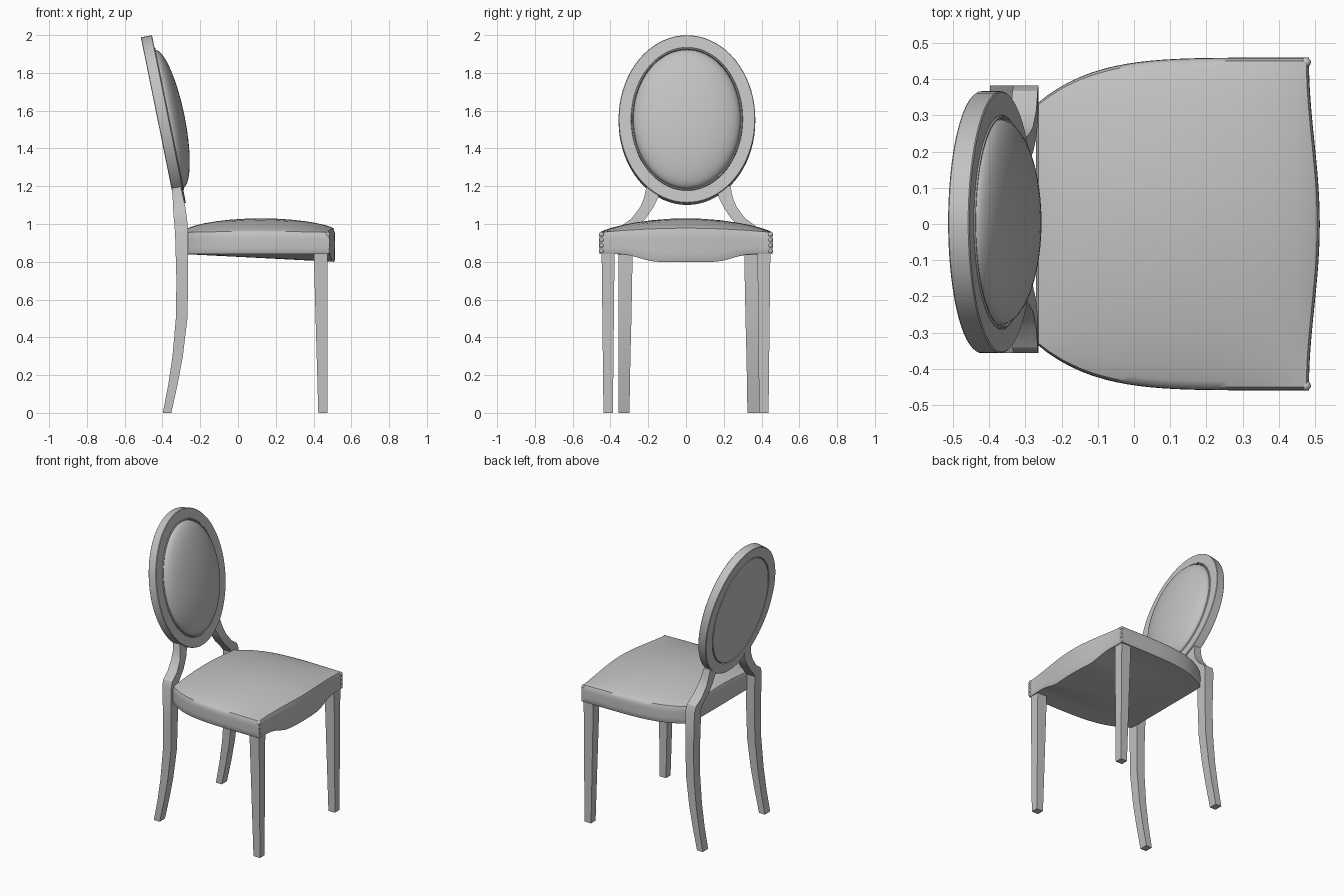
import bpy, bmesh
from math import sin, cos, pi, sqrt, radians

cube = bpy.data.objects.get("Cube")
if cube:
    bpy.data.objects.remove(cube, do_unlink=True)

grey = bpy.data.materials.new("warm grey")
grey.use_nodes = True
colour = (0.54, 0.54, 0.54, 1)
grey.diffuse_color = colour
grey.node_tree.nodes["Principled BSDF"].inputs["Base Color"].default_value = colour


def finish(name, bm, angle=35):
    """Turn a bmesh into a shaded object."""
    bmesh.ops.recalc_face_normals(bm, faces=bm.faces)
    mesh = bpy.data.meshes.new(name)
    bm.to_mesh(mesh)
    bm.free()
    mesh.materials.append(grey)
    obj = bpy.data.objects.new(name, mesh)
    bpy.context.collection.objects.link(obj)
    bpy.ops.object.select_all(action="DESELECT")
    obj.select_set(True)
    bpy.context.view_layer.objects.active = obj
    bpy.ops.object.shade_smooth_by_angle(angle=radians(angle))
    return obj


def loft(name, rings, angle=35):
    """Skin a list of equal-length closed rings and cap both ends."""
    bm = bmesh.new()
    loops = [[bm.verts.new(p) for p in ring] for ring in rings]
    for low, high in zip(loops, loops[1:]):
        for i in range(len(low)):
            j = (i + 1) % len(low)
            bm.faces.new((low[i], low[j], high[j], high[i]))
    bm.faces.new(loops[0])
    bm.faces.new(loops[-1])
    return finish(name, bm, angle)


# Oval back, built upright then leaned backwards
HALF_W, HALF_H = 0.362, 0.453


def oval(inset, depth, scale=1, n=72):
    a, b = (HALF_W - inset) * scale, (HALF_H - inset) * scale
    return [(depth, a * cos(2 * pi * i / n), b * sin(2 * pi * i / n)) for i in range(n)]


def lean(obj):
    obj.location = (-0.395, 0.005, 1.55)
    obj.rotation_euler = (0, -0.2, 0)


frame_profile = [(0.078, -0.03), (0.074, -0.022), (0.070, -0.03),
                 (0.003, -0.03), (0, -0.027), (0, 0.027), (0.003, 0.03),
                 (0.066, 0.03), (0.067, 0.018), (0.09, 0.018)]
lean(loft("back_frame", [oval(i, d) for i, d in frame_profile]))

piping = [(0.067, 0.018), (0.067, 0.03), (0.070, 0.034), (0.074, 0.034), (0.077, 0.03), (0.077, 0.018)]
lean(loft("back_piping", [oval(i, d) for i, d in piping]))

dome = [cos(pi / 2 * k / 14) for k in range(14)] + [0.03]
lean(loft("back_cushion", [oval(0.078, 0.015)] +
          [oval(0.078, 0.026 + 0.088 * sqrt(1 - r * r), r) for r in dome]))

# Back legs sweeping up into the oval: z, rear x, front x, outer y, inner y
post = [(0, -0.398, -0.353, 0.37, 0.312),
        (0.15, -0.369, -0.32, 0.37, 0.31),
        (0.3, -0.347, -0.292, 0.37, 0.307),
        (0.5, -0.329, -0.268, 0.37, 0.302),
        (0.7, -0.326, -0.264, 0.37, 0.298),
        (0.95, -0.333, -0.264, 0.37, 0.295),
        (0.99, -0.336, -0.266, 0.355, 0.265),
        (1.03, -0.34, -0.27, 0.3, 0.225),
        (1.09, -0.344, -0.279, 0.255, 0.185),
        (1.14, -0.346, -0.29, 0.235, 0.16),
        (1.2, -0.352, -0.303, 0.222, 0.15)]
# Front legs, tapering towards the floor
front = [(0, 0.425, 0.475, 0.437, 0.387), (0.88, 0.4, 0.475, 0.447, 0.378)]


def leg(name, rows, side, middle):
    rings = [[(x, middle + side * y, z) for x, y in ((a, o), (b, o), (b, i), (a, i))]
             for z, a, b, o, i in rows]
    loft(name, rings, 30)


for side, label in ((1, "left"), (-1, "right")):
    leg("back_leg_" + label, post, side, 0.013)
    leg("front_leg_" + label, front, side, 0)


# Seat cushion: concentric rings of a square mapped onto the seat outline
def seat_point(u, v, height):
    """height 0 is the underside, 1 the crowned top."""
    t = (u + 1) / 2
    x = -0.27 + t * (0.752 + 0.03 * cos(v * pi / 2) ** 2)
    y = v * (0.33 + 0.128 * (1 - (1 - t) ** 5))
    s = min(1, max(0, (0.75 - abs(v)) / 0.42))
    bottom = 0.84 - 0.04 * t * s * s * (3 - 2 * s)
    crown = max(0, (1 - u * u) * (1 - v * v)) ** 0.7
    top = 0.955 + 0.018 * cos(v * pi / 2) + 0.057 * crown
    return (x, y, bottom + (top - bottom) * height)


def square_ring(scale, height, n=24):
    steps = [-1 + 2 * i / n for i in range(n)]
    edge = [(s, -1) for s in steps] + [(1, s) for s in steps]
    edge += [(-s, 1) for s in steps] + [(-1, -s) for s in steps]
    return [seat_point(u * scale, v * scale, height) for u, v in edge]


spread = [0.04, 0.2, 0.4, 0.6, 0.75, 0.87, 0.95]
seat_rings = [square_ring(s, 0) for s in spread + [0.993]]
seat_rings += [square_ring(1 + 0.004 * sin(pi * h), h) for h in (0.04, 0.3, 0.5, 0.7, 0.88)]
seat_rings += [square_ring(s, 1) for s in [0.985] + spread[::-1]]
loft("seat_cushion", seat_rings, 45)

# Gathered bead folds down the front corners of the seat
for side, label in ((1, "left"), (-1, "right")):
    bm = bmesh.new()
    for k in range(4):
        made = bmesh.ops.create_uvsphere(bm, u_segments=12, v_segments=8, radius=0.014)
        bmesh.ops.translate(bm, verts=made["verts"], vec=(0.475, side * 0.447, 0.857 + 0.029 * k))
    finish("corner_beads_" + label, bm, 60)
